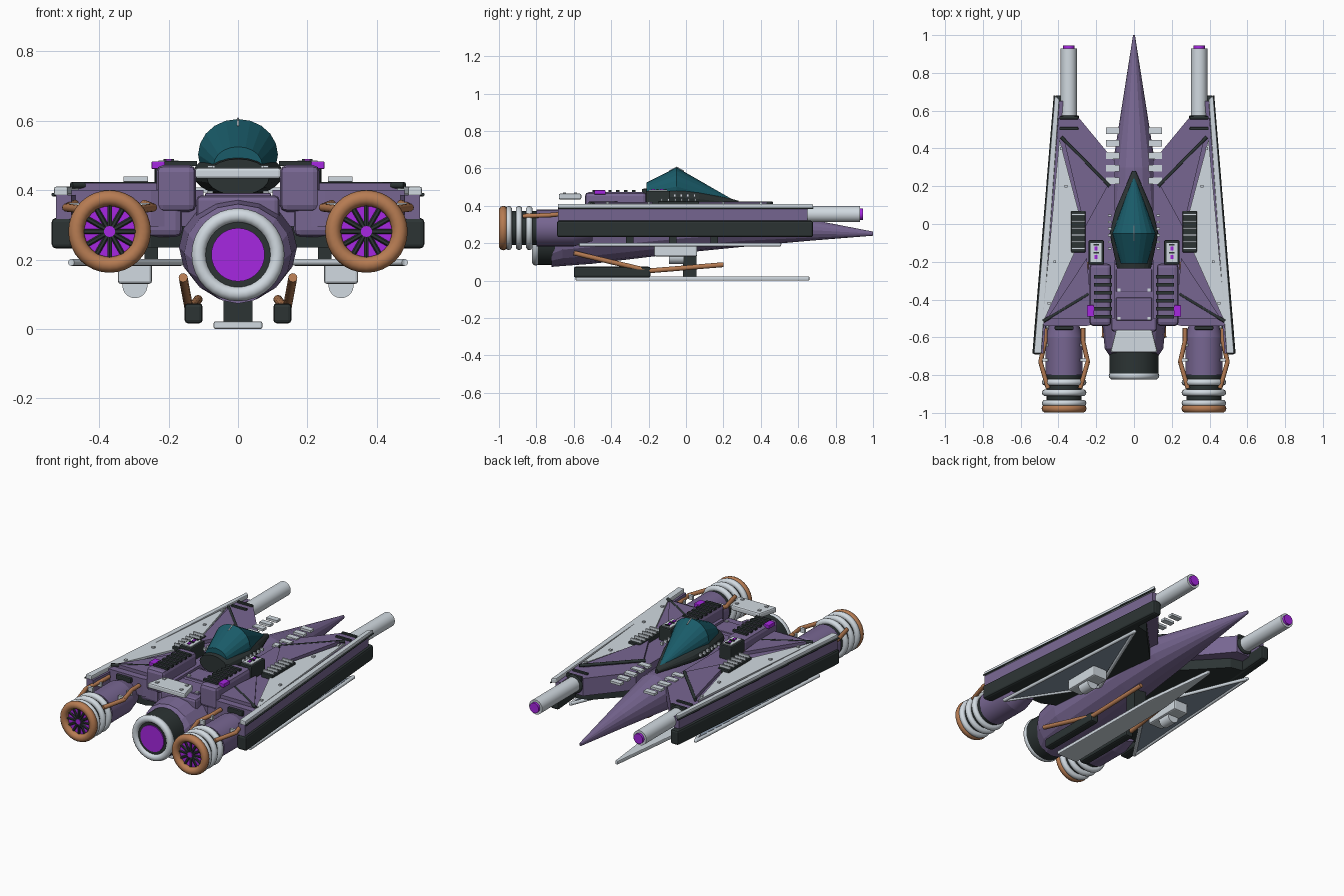
import bpy, bmesh, math
from mathutils import Vector, Matrix

if "Cube" in bpy.data.objects:
    bpy.data.objects.remove(bpy.data.objects["Cube"])


def material(name, rgb):
    m = bpy.data.materials.new(name)
    m.use_nodes = True
    m.diffuse_color = (*rgb, 1)
    m.node_tree.nodes["Principled BSDF"].inputs["Base Color"].default_value = (*rgb, 1)
    return m


PURPLE = material("dusty purple", (.185, .133, .285))
SILVER = material("light silver", (.64, .7, .75))
SLATE = material("blue slate", (.24, .3, .38))
DARK = material("charcoal", (.025, .034, .034))
COPPER = material("copper", (.47, .2, .085))
TEAL = material("teal glass", (.01, .105, .14))
GLOW = material("magenta glow", (.38, .02, .75))


def finish(bm, name, mat, mirror=False, smooth=False, bevel=0):
    bmesh.ops.recalc_face_normals(bm, faces=bm.faces)
    mesh = bpy.data.meshes.new(name)
    bm.to_mesh(mesh)
    bm.free()
    mesh.materials.append(mat)
    ob = bpy.data.objects.new(name, mesh)
    bpy.context.collection.objects.link(ob)
    if bevel:
        mod = ob.modifiers.new("Bevel", 'BEVEL')
        mod.width, mod.segments = bevel, 2
    if mirror:
        ob.modifiers.new("Mirror", 'MIRROR').use_mirror_merge = False
    if smooth:
        bpy.ops.object.select_all(action='DESELECT')
        ob.select_set(True)
        bpy.context.view_layer.objects.active = ob
        bpy.ops.object.shade_smooth_by_angle(angle=math.radians(40))
    return ob


def boxes(name, mat, centers, size, mirror=True, bevel=0):
    bm = bmesh.new()
    for c in centers:
        bmesh.ops.create_cube(bm, size=1, matrix=Matrix.Translation(c) @ Matrix.Diagonal((*size, 1)))
    return finish(bm, name, mat, mirror, False, bevel)


def add_rod(bm, a, b, r, r2=None, n=12):
    a, b = Vector(a), Vector(b)
    d = b - a
    mat = Matrix.Translation((a + b) / 2) @ d.to_track_quat('Z', 'Y').to_matrix().to_4x4()
    bmesh.ops.create_cone(bm, cap_ends=True, segments=n, radius1=r,
                          radius2=r if r2 is None else r2, depth=d.length, matrix=mat)


def tube(name, mat, path, r, mirror=True, n=12):
    bm = bmesh.new()
    for a, b in zip(path, path[1:]):
        add_rod(bm, a, b, r, n=n)
    for p in path[1:-1]:
        bmesh.ops.create_icosphere(bm, subdivisions=2, radius=r, matrix=Matrix.Translation(p))
    return finish(bm, name, mat, mirror, True)


def barrel(name, mat, x, z, y0, y1, r, r2=None, mirror=True, n=32):
    bm = bmesh.new()
    add_rod(bm, (x, y0, z), (x, y1, z), r, r2, n)
    return finish(bm, name, mat, mirror, True)


def ring(name, mat, x, z, ys, major, minor, mirror=True):
    bm = bmesh.new()
    for y in ys:
        grid = []
        for i in range(32):
            a = math.tau * i / 32
            row = []
            for j in range(10):
                b = math.tau * j / 10
                r = major + minor * math.cos(b)
                row.append(bm.verts.new((x + r * math.cos(a), y + minor * math.sin(b), z + r * math.sin(a))))
            grid.append(row)
        for i in range(32):
            for j in range(10):
                p, q = grid[i], grid[(i + 1) % 32]
                k = (j + 1) % 10
                bm.faces.new((p[j], p[k], q[k], q[j]))
    return finish(bm, name, mat, mirror, True)


def plate(name, mat, outline, z0, z1, mirror=True, bevel=0):
    bm = bmesh.new()
    f = bm.faces.new([bm.verts.new((x, y, z0)) for x, y in outline])
    top = bmesh.ops.extrude_face_region(bm, geom=[f])["geom"]
    bmesh.ops.translate(bm, vec=(0, 0, z1 - z0), verts=[v for v in top if isinstance(v, bmesh.types.BMVert)])
    return finish(bm, name, mat, mirror, False, bevel)


def loft(name, mat, stations, n=16):
    # each station: y, half width, bottom, top
    bm = bmesh.new()
    rows = []
    for y, w, lo, hi in stations:
        rows.append([bm.verts.new((w * math.cos(math.tau * i / n), y,
                    (lo + hi) / 2 + (hi - lo) / 2 * math.sin(math.tau * i / n))) for i in range(n)])
    for p, q in zip(rows, rows[1:]):
        for i in range(n):
            k = (i + 1) % n
            bm.faces.new((p[i], p[k], q[k], q[i]))
    bm.faces.new(rows[0])
    bm.faces.new(rows[-1])
    return finish(bm, name, mat)


# Central hull and cockpit
loft("hull", PURPLE, [(-.72, .115, .073, .3), (-.66, .155, .078, .36), (-.5, .17, .09, .38), (0, .14, .15, .4),
                      (.3, .115, .18, .4), (.65, .06, .212, .33), (1, .005, .24, .262)])
loft("cockpit_frame", DARK, [(-.235, .09, .385, .49), (-.05, .129, .38, .515), (.07, .1, .385, .485),
                             (.28, .01, .4, .427)], 20)
loft("canopy", TEAL, [(-.21, .07, .42, .525), (-.05, .115, .4, .605), (.25, .005, .41, .433)], 20)
tube("canopy_spine", SILVER, [(0, -.09, .585), (0, -.05, .606), (0, -.01, .584)], .003, False, 6)
boxes("rear_deck", PURPLE, [(0, -.39, .34)], (.24, .36, .09), False, .015)
boxes("deck_panels", PURPLE, [(0, -.3, .385), (0, -.45, .385)], (.19, .12, .014), False, .004)
plate("tail_plate", SILVER, [(-.125, -.68), (.125, -.68), (.095, -.56), (-.095, -.56)], .433, .465, False, .008)

# Central thruster
barrel("main_nozzle", DARK, 0, .214, -.808, -.67, .13, mirror=False)
ring("main_nozzle_rim", SILVER, 0, .214, [-.803], .113, .021, False)
barrel("main_glow", GLOW, 0, .214, -.814, -.8, .077, mirror=False)

# Side engines
EX, EZ = .37, .281
barrel("engine_body", PURPLE, EX, EZ, -.8, -.6, .098)
barrel("engine_shoulder", PURPLE, EX, EZ, -.6, -.5, .098, .07)
barrel("engine_core", DARK, EX, EZ, -.965, -.79, .092)
ring("engine_cooling_rings", SILVER, EX, EZ, [-.948, -.893, -.838], .1, .018)
ring("engine_intake_lip", COPPER, EX, EZ, [-.977], .096, .023)
barrel("engine_glow", GLOW, EX, EZ, -.972, -.96, .076)
bm = bmesh.new()
for i in range(12):
    a = math.tau * i / 12
    d = Vector((math.cos(a), 0, math.sin(a)))
    c = Vector((EX, -.975, EZ))
    add_rod(bm, c + d * .012, c + d * .076, .0075, n=6)
finish(bm, "fan_spokes", DARK, True)
barrel("fan_hub", GLOW, EX, EZ, -.985, -.97, .016)
boxes("engine_top_bar", DARK, [(EX, -.55, .375)], (.1, .02, .03), bevel=.005)
for side, label in ((-1, "inner"), (1, "outer")):
    tube(label + "_engine_pipe", COPPER, [(EX + side * .085, -.87, .345), (EX + side * .125, -.73, .35),
                                          (EX + side * .1, -.62, .36), (EX + side * .1, -.55, .36)], .012)
    boxes(label + "_pipe_clamps", SILVER, [(EX + side * .1, y, .35) for y in (-.64, -.72)], (.03, .015, .025))

# Wings with long outer fairings
plate("wing", PURPLE, [(.1, -.5), (.25, -.54), (.49, -.54), (.4, .56), (.29, .56), (.1, .33)], .295, .4)
plate("wing_underside", DARK, [(.1, -.45), (.25, -.52), (.49, -.52), (.4, .5), (.31, .48), (.1, .26)], .235, .3)
plate("wing_fairing", PURPLE, [(.48, -.685), (.525, -.685), (.41, .65), (.375, .65)], .3, .386)
plate("fairing_bumper", DARK, [(.475, -.69), (.538, -.69), (.423, .68), (.37, .68)], .232, .32, bevel=.012)
plate("fairing_rail", SILVER, [(.49, -.685), (.53, -.685), (.42, .68), (.395, .66)], .384, .41, bevel=.005)
tube("fairing_rail_edge", DARK, [(.533, -.685, .387), (.42, .68, .387)], .005)
plate("wing_silver_panel", SILVER, [(.395, .45), (.265, -.04), (.485, -.53)], .39, .411)
plate("front_wing_panel", PURPLE, [(.37, .44), (.14, .2), (.26, -.02)], .39, .42)
plate("rear_wing_panel", PURPLE, [(.25, -.18), (.46, -.5), (.22, -.5)], .39, .42)
tube("front_wing_strut", DARK, [(.385, .46, .414), (.13, .2, .414)], .009)
tube("rear_wing_strut", DARK, [(.48, -.515, .414), (.24, -.37, .414)], .009)
boxes("wing_vent", DARK, [(.295, -.04, .41)], (.075, .22, .03), bevel=.004)
boxes("wing_vent_slats", SILVER, [(.295, -.13 + i * .036, .432) for i in range(6)], (.07, .009, .014))
boxes("wing_rivets", SILVER, [(.385, .4, .413), (.36, .2, .413), (.42, -.2, .413), (.45, -.42, .413)],
      (.014, .014, .012))

# Cannons
barrel("cannon_barrel", SILVER, .345, .355, .4, .93, .043)
barrel("cannon_tip", GLOW, .345, .355, .925, .945, .03)
ring("cannon_band", DARK, .345, .355, [.565], .045, .01)
boxes("cannon_straps", DARK, [(.345, .505, .395), (.345, .562, .395)], (.1, .016, .03), bevel=.004)

# Shoulder blocks and their small fittings
boxes("shoulder_block", PURPLE, [(.178, -.375, .405)], (.115, .33, .135), bevel=.02)
boxes("shoulder_slats", DARK, [(.165, -.49 + i * .042, .477) for i in range(6)], (.095, .018, .014))
boxes("control_box", DARK, [(.2, -.15, .435)], (.08, .13, .09), bevel=.006)
boxes("control_plate", SILVER, [(.2, -.15, .481)], (.058, .1, .009))
boxes("control_lights", GLOW, [(.2, -.175, .487), (.2, -.13, .487)], (.016, .02, .006))
boxes("control_slots", DARK, [(.2, -.152, .487), (.2, -.11, .487)], (.03, .01, .006))
boxes("signal_light", GLOW, [(.23, -.46, .472)], (.038, .06, .022), bevel=.003)
boxes("root_fairing", PURPLE, [(.22, -.4, .33)], (.12, .26, .13), bevel=.02)
tube("shoulder_pipe", COPPER, [(.245, -.48, .405), (.26, -.38, .41), (.25, -.2, .41)], .01)
boxes("nose_fins", SILVER, [(.112, .23 + i * .066, .4) for i in range(5)], (.07, .034, .014))
boxes("cockpit_side_pins", SILVER, [(.128, -.13 + i * .035, .455) for i in range(6)], (.018, .012, .016))
boxes("deck_bolts", SILVER, [(.08, -.65, .466), (.075, -.59, .466), (.08, -.35, .393), (.08, -.5, .393)],
      (.016, .016, .01))

# Underside wing panels and pods
plate("lower_wing_panel", SLATE, [(.47, -.54), (.41, .46), (.18, -.1)], .19, .2)
tube("lower_panel_frame", SILVER, [(.48, -.57, .192), (.415, .5, .192), (.165, -.1, .192), (.48, -.57, .192)], .01)
boxes("lower_panel_braces", DARK, [(.38, -.3, .22), (.36, .15, .22), (.25, -.07, .22)], (.04, .04, .05))
boxes("pod_mount", SILVER, [(.297, -.055, .165)], (.098, .23, .07), bevel=.008)
barrel("pod", SILVER, .297, .125, -.09, -.01, .036)

# Landing skids
boxes("skid", DARK, [(.128, -.395, .045)], (.052, .41, .058), bevel=.01)
boxes("skid_post", DARK, [(0, .02, .09)], (.085, .07, .14), False)
plate("ski_blade", SILVER, [(-.07, -.59), (.07, -.59), (.06, .2), (.008, .66), (-.008, .66), (-.06, .2)],
      .0, .022, False, .005)
tube("skid_pipe", COPPER, [(.158, -.6, .148), (.14, -.2, .052), (.115, .2, .085)], .013)
